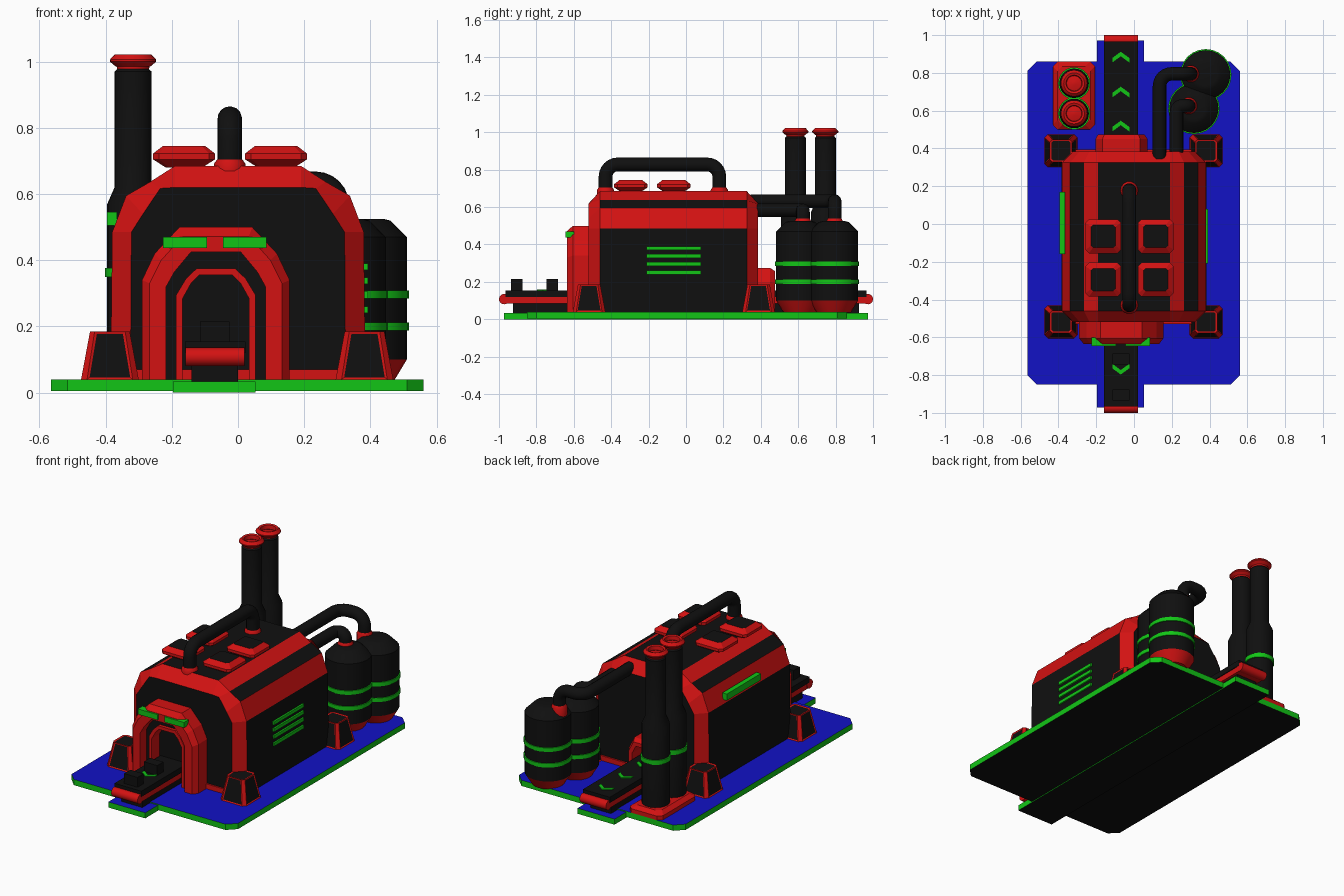
import bpy, bmesh, math
from mathutils import Vector, Matrix

if "Cube" in bpy.data.objects:
    bpy.data.objects.remove(bpy.data.objects["Cube"])


def mat(name, rgb):
    m = bpy.data.materials.new(name)
    m.diffuse_color = (*rgb, 1)
    m.use_nodes = True
    m.node_tree.nodes["Principled BSDF"].inputs["Base Color"].default_value = m.diffuse_color
    return m


BLACK, RED, GREEN, BLUE = 0, 1, 2, 3
MATS = [mat("black", (0.005, 0.005, 0.005)), mat("red", (0.65, 0.006, 0.006)),
        mat("green", (0.006, 0.56, 0.008)), mat("blue", (0.006, 0.006, 0.56))]


def finish(bm, name, color=BLACK, smooth=False):
    """color is a material index or a rule taking a face"""
    bmesh.ops.recalc_face_normals(bm, faces=bm.faces)
    bm.normal_update()
    for f in bm.faces:
        f.material_index = color(f) if callable(color) else color
    me = bpy.data.meshes.new(name)
    bm.to_mesh(me)
    bm.free()
    for m in MATS:
        me.materials.append(m)
    ob = bpy.data.objects.new(name, me)
    bpy.context.collection.objects.link(ob)
    if smooth:
        for o in bpy.context.selected_objects:
            o.select_set(False)
        ob.select_set(True)
        bpy.context.view_layer.objects.active = ob
        bpy.ops.object.shade_smooth_by_angle(angle=math.radians(35))
    return ob


def loft(name, loops, color=BLACK, cyclic=True, caps=True, closed=False, smooth=False):
    """skin between loops of points"""
    bm = bmesh.new()
    rows = [[bm.verts.new(p) for p in lp] for lp in loops]
    n = len(rows[0])
    pairs = list(zip(rows, rows[1:])) + ([(rows[-1], rows[0])] if closed else [])
    for a, b in pairs:
        for i in range(n if cyclic else n - 1):
            j = (i + 1) % n
            bm.faces.new((a[i], a[j], b[j], b[i]))
    if caps:
        bm.faces.new(rows[0])
        bm.faces.new(rows[-1])
    return finish(bm, name, color, smooth)


def rect(cx, cy, hx, hy, z, c=0.0):
    """rectangle, or octagon when c cuts the corners"""
    if not c:
        return [(cx + a * hx, cy + b * hy, z) for a, b in ((-1, -1), (1, -1), (1, 1), (-1, 1))]
    q = [(-1, -1, 0, c), (-1, -1, c, 0), (1, -1, -c, 0), (1, -1, 0, c),
         (1, 1, 0, -c), (1, 1, -c, 0), (-1, 1, c, 0), (-1, 1, 0, -c)]
    return [(cx + a * hx + u, cy + b * hy + v, z) for a, b, u, v in q]


def box(name, x0, x1, y0, y1, z0, z1, color=BLACK):
    cx, cy, hx, hy = (x0 + x1) / 2, (y0 + y1) / 2, (x1 - x0) / 2, (y1 - y0) / 2
    return loft(name, [rect(cx, cy, hx, hy, z) for z in (z0, z1)], color)


def turned(name, x, y, prof, color, n=24, caps=True, closed=False):
    """lathe (radius, z) pairs about a vertical axis"""
    loops = [[(x + r * math.cos(t * math.tau / n), y + r * math.sin(t * math.tau / n), z)
              for t in range(n)] for r, z in prof]
    return loft(name, loops, color, caps=caps, closed=closed, smooth=True)


def pipe(name, pts, r, bend, color=BLACK, n=14):
    """round tube with rounded corners"""
    pts = [Vector(p) for p in pts]
    path = [pts[0]]
    for a, b, c in zip(pts, pts[1:], pts[2:]):
        u, v = (a - b).normalized() * bend, (c - b).normalized() * bend
        for k in range(7):
            t = k / 6 * math.pi / 2
            path.append(b + u * (1 - math.sin(t)) + v * (1 - math.cos(t)))
    path.append(pts[-1])
    d = (path[1] - path[0]).normalized()
    side = d.orthogonal().normalized()
    loops = []
    for i, p in enumerate(path):
        nd = (path[min(i + 1, len(path) - 1)] - path[max(i - 1, 0)]).normalized()
        side = d.rotation_difference(nd) @ side
        d = nd
        up = d.cross(side)
        loops.append([p + (side * math.cos(k * math.tau / n) + up * math.sin(k * math.tau / n)) * r
                      for k in range(n)])
    return loft(name, loops, color, smooth=True)


def arch(half, y, cx=0.0):
    """mirror a half profile into an arch at depth y"""
    return [(cx + x, y, z) for x, z in half] + [(cx - x, y, z) for x, z in reversed(half)]


# base plate and conveyor strip
def base_rule(f):
    return BLUE if f.normal.z > 0.5 else BLACK if f.normal.z < -0.5 else GREEN


loft("base_plate", [rect(-0.002, 0.005, 0.563, 0.855, z, 0.05) for z in (0.005, 0.04)], base_rule)
loft("conveyor_strip", [rect(-0.072, 0.0, 0.125, 0.972, z) for z in (0.0, 0.034)], base_rule)

# main hall with chamfered ends
OUT = [(0.385, 0.04), (0.38, 0.485), (0.338, 0.595), (0.265, 0.637), (0.19, 0.685)]
INN = [(0.325, 0.04), (0.322, 0.485), (0.287, 0.54), (0.235, 0.617), (0.19, 0.62)]


def hall_rule(f):
    c, ny = f.calc_center_median(), abs(f.normal.y)
    if ny > 0.9:
        return BLACK
    if ny > 0.1:
        return RED
    return RED if 0.5 < c.z < 0.59 or 0.64 < c.z < 0.68 else BLACK


loft("main_hall", [arch(INN, -0.52), arch(OUT, -0.46), arch(OUT, 0.325), arch(INN, 0.385)], hall_rule)
for y0, y1 in ((-0.53, -0.51), (0.375, 0.395)):
    box("hall_skirt", -0.325, 0.325, y0, y1, 0.04, 0.07, RED)

# side louvres
for z in (0.25, 0.295, 0.338, 0.38):
    box("right_louvre", 0.375, 0.392, -0.21, 0.08, z - 0.01, z + 0.01, GREEN)
box("left_panel", -0.395, -0.365, -0.16, 0.17, 0.505, 0.545, GREEN)

# front porch, inner wall and door frame
CX = -0.067
P_OUT = [(0.223, 0.04), (0.223, 0.34), (0.185, 0.42), (0.11, 0.5)]
P_MID = [(0.2, 0.04), (0.2, 0.33), (0.165, 0.4), (0.1, 0.472)]
P_INN = [(0.15, 0.04), (0.15, 0.32), (0.125, 0.365), (0.075, 0.425)]
D_OUT = [(0.12, 0.04), (0.12, 0.295), (0.09, 0.345), (0.058, 0.375)]
D_INN = [(0.1, 0.04), (0.1, 0.285), (0.075, 0.33), (0.05, 0.355)]


def ring(name, sections, color):
    loft(name, [arch(h, y, CX) for h, y in sections], color, cyclic=False, caps=False, closed=True)


ring("front_porch", [(P_OUT, -0.5), (P_OUT, -0.605), (P_MID, -0.635), (P_INN, -0.635), (P_INN, -0.5)], RED)
ring("porch_wall", [(P_INN, -0.51), (P_INN, -0.575), (D_OUT, -0.575), (D_OUT, -0.51)], BLACK)
ring("door_frame", [(D_OUT, -0.51), (D_OUT, -0.595), (D_INN, -0.595), (D_INN, -0.51)], RED)
for x in (-0.16, 0.02):
    box("porch_light", x - 0.066, x + 0.066, -0.645, -0.6, 0.437, 0.47, GREEN)

# rear exit hood
R_OUT = [(0.138, 0.04), (0.138, 0.2), (0.1, 0.275)]
R_MID = [(0.122, 0.04), (0.122, 0.195), (0.09, 0.258)]
R_INN = [(0.1, 0.04), (0.1, 0.185), (0.075, 0.235)]
ring("rear_hood", [(R_OUT, 0.37), (R_OUT, 0.45), (R_MID, 0.475), (R_INN, 0.475), (R_INN, 0.37)], RED)

# conveyor belt, frame, end rollers, blocks and arrows
for s in (-1, 1):
    y0, y1 = sorted((s * 0.4, s * 0.965))
    box("conveyor_belt", -0.16, 0.022, y0, y1, 0.12, 0.155)
    box("conveyor_frame", -0.155, 0.017, y0, y1, 0.085, 0.12, RED)
    box("conveyor_stand", -0.14, 0.0, y0 + 0.04, y1 - 0.04, 0.03, 0.085)
    pipe("end_roller", [(-0.158, s * 0.972, 0.108), (0.02, s * 0.972, 0.108)], 0.028, 0, RED)
for y in (-0.905, -0.715):
    box("belt_block", -0.115, -0.025, y - 0.03, y + 0.03, 0.155, 0.215)
for y, s in ((0.9, 1), (0.715, 1), (0.535, 1), (-0.785, -1)):
    for k in (-1, 1):
        loft("belt_arrow", [[(-0.07, y + s * 0.012, z), (-0.07, y - s * 0.012, z),
                             (-0.07 + k * 0.045, y - s * 0.045, z),
                             (-0.07 + k * 0.045, y - s * 0.021, z)] for z in (0.154, 0.16)], GREEN)

# roof hatches
for x in (-0.163, 0.115):
    for y in (-0.295, -0.065):
        loft("roof_hatch", [rect(x, y, hx, hx - 0.004, z, c) for hx, z, c in
                            ((0.055, 0.68, 0.01), (0.094, 0.705, 0.018), (0.094, 0.722, 0.018), (0.064, 0.745, 0.01))],
             lambda f: BLACK if f.normal.z > 0.9 else RED)

# roof pipe with collars
pipe("roof_pipe", [(-0.025, -0.43, 0.67), (-0.025, -0.43, 0.828), (-0.025, 0.178, 0.828),
                   (-0.025, 0.178, 0.67)], 0.037, 0.065)
for y in (-0.43, 0.178):
    turned("roof_collar", -0.025, y, [(0.047, 0.67), (0.047, 0.692), (0.038, 0.705)], RED, 14)

# corner feet: tapered blocks with red edges and black inset panels
for x in (-0.387, 0.382):
    for y in (-0.518, 0.388):
        bm = bmesh.new()
        lo, hi = [[bm.verts.new(p) for p in rect(x, y, h, h, z, c)]
                  for h, z, c in ((0.087, 0.04, 0.018), (0.06, 0.185, 0.014))]
        sides = [bm.faces.new((lo[i], lo[(i + 1) % 8], hi[(i + 1) % 8], hi[i])) for i in range(8)]
        top = bm.faces.new(hi)
        bm.faces.new(lo[::-1])
        panels = [f for f in sides if max(e.calc_length() for e in f.edges) and
                  min(e.calc_length() for e in f.edges) > 0.05] + [top]
        bm.normal_update()
        bmesh.ops.inset_individual(bm, faces=panels, thickness=0.01, depth=-0.003)
        keep = set(panels)
        finish(bm, "corner_foot", lambda f: BLACK if f in keep else RED)

# twin chimneys on a plinth
loft("chimney_plinth", [rect(-0.318, 0.68, 0.112 - d, 0.18 - d, z, 0.025)
                        for d, z in ((0, 0.035), (0, 0.065), (0.025, 0.085))], RED)
for y in (0.585, 0.745):
    turned("chimney", -0.317, y, [(0.078, 0.07), (0.078, 0.57), (0.056, 0.62), (0.056, 0.97), (0.04, 0.985)], BLACK)
    turned("chimney_band", -0.317, y, [(0.085, 0.35), (0.085, 0.377)], GREEN)
    turned("chimney_neck", -0.317, y, [(0.047, 0.965), (0.05, 0.99), (0.01, 1.0)], RED)
    turned("chimney_rim", -0.317, y, [(0.052, 0.985), (0.07, 1.0), (0.07, 1.006), (0.055, 1.022),
                                      (0.043, 1.018), (0.04, 0.995)], RED, caps=False, closed=True)

# storage tanks
for x, y in ((0.38, 0.79), (0.317, 0.612)):
    turned("tank", x, y, [(0.13, 0.1), (0.13, 0.47), (0.08, 0.52), (0.06, 0.525)], BLACK)
    turned("tank_foot", x, y, [(0.09, 0.035), (0.1, 0.05), (0.13, 0.1)], RED)
    for z in (0.2, 0.296):
        turned("tank_band", x, y, [(0.136, z - 0.012), (0.136, z + 0.012)], GREEN)

# tank pipes into the rear of the hall
for x0, z, x1, y1 in ((0.135, 0.632, 0.3, 0.795), (0.225, 0.583, 0.29, 0.625)):
    bend = min(0.065, (x1 - x0) / 2)
    pipe("tank_pipe", [(x0, 0.345, z), (x0, y1, z), (x1, y1, z), (x1, y1, 0.46)], 0.036, bend)
    turned("pipe_collar", x1, y1, [(0.045, 0.47), (0.045, 0.525), (0.037, 0.54)], RED, 14)
